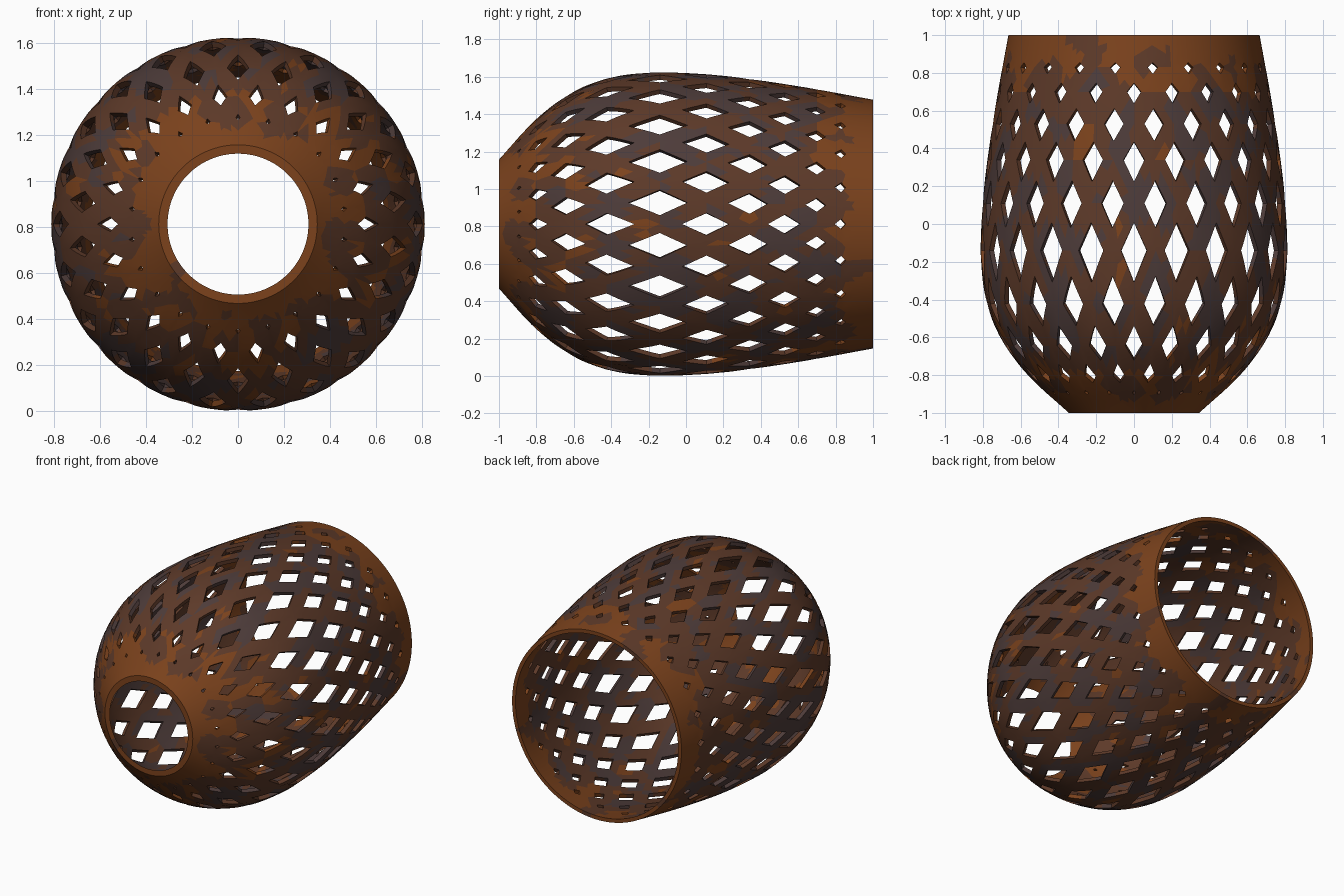
import bpy, bmesh, math
from mathutils import Vector, noise

cube = bpy.data.objects.get("Cube")
if cube:
    bpy.data.objects.remove(cube, do_unlink=True)

# Outer silhouette as (position along axis, radius)
PROFILE = [(-1, .345), (-.8, .562), (-.6, .708), (-.4, .784), (-.2, .81),
           (-.1, .812), (.2, .793), (.6, .737), (1, .665)]
# Rows of diamond openings as (position along axis, share of cell cut away)
ROWS = [(-.895, .15), (-.805, .4), (-.645, .48), (-.425, .52), (-.14, .59),
        (.11, .52), (.34, .5), (.53, .48), (.70, .36), (.83, .27)]
COUNT = 22
STEPS = 4
WALL = .026
HEIGHT = .812
HALF = math.pi / COUNT
TURN = 2 * math.pi


def slope_at(i):
    a, b = PROFILE[max(i - 1, 0)], PROFILE[min(i + 1, len(PROFILE) - 1)]
    return (b[1] - a[1]) / (b[0] - a[0])


def radius(y):
    """Smooth Hermite curve through the silhouette points."""
    i = 0
    while i < len(PROFILE) - 2 and y > PROFILE[i + 1][0]:
        i += 1
    (y0, r0), (y1, r1) = PROFILE[i], PROFILE[i + 1]
    w = y1 - y0
    t = (y - y0) / w
    return (r0 * (1 + 2 * t) * (1 - t) ** 2 + r1 * t * t * (3 - 2 * t)
            + w * t * (1 - t) * (slope_at(i) * (1 - t) - slope_at(i + 1) * t))


def wrap(angle, y, depth):
    """Place a point of the flat pattern on the shell."""
    r = radius(y)
    e = .005
    lo, hi = max(y - e, -1), min(y + e, 1)
    s = (radius(hi) - radius(lo)) / (hi - lo)
    length = math.sqrt(1 + s * s)
    if abs(y) > .999:            # rims are cut square to the axis
        r -= depth * length
    else:
        r -= depth / length
        y += depth * s / length
    return Vector((r * math.cos(angle), y, HEIGHT + r * math.sin(angle)))


bm = bmesh.new()
lookup = {}


def vert(p):
    angle, y = p[0] % TURN, p[1]
    key = (round(angle * 1e5) % round(TURN * 1e5), round(y * 1e5))
    if key not in lookup:
        lookup[key] = bm.verts.new((angle, y, 0))
    return lookup[key]


def strip(a, b):
    """Quads between two matching rows of points."""
    for i in range(len(a) - 1):
        bm.faces.new([vert(p) for p in (a[i], a[i + 1], b[i + 1], b[i])])


def line(p, q):
    return [p.lerp(q, i / STEPS) for i in range(STEPS + 1)]


def band(edge, rim):
    """Solid collar between the zigzag edge of the lattice and a rim."""
    previous = edge
    for k in range(1, 4):
        row = [Vector((p.x, p.y + (rim - p.y) * k / 3)) for p in edge]
        strip(previous, row)
        previous = row


# Lattice cells, each a diamond frame, staggered from row to row
levels = [-.945] + [y for y, _ in ROWS] + [.92]
last = len(ROWS) - 1
for k, (y, cut) in enumerate(ROWS):
    for i in range(COUNT):
        angle = HALF * (2 * i + (k + 1) % 2)
        center = Vector((angle, y))
        corners = [Vector((angle + HALF, y)), Vector((angle, levels[k + 2])),
                   Vector((angle - HALF, y)), Vector((angle, levels[k]))]
        for j in range(4):
            outer = line(corners[j], corners[(j + 1) % 4])
            inner = [center.lerp(p, cut) for p in outer]
            strip(outer, inner)
            if k == 0 and j >= 2:
                band(outer, -1)
            if k == last and j < 2:
                band(outer, 1)

# Give the sheet thickness, then wrap it around the axis
result = bmesh.ops.extrude_face_region(bm, geom=bm.faces[:], use_keep_orig=True)
for v in result["geom"]:
    if isinstance(v, bmesh.types.BMVert):
        v.co.z = WALL
for v in bm.verts:
    v.co = wrap(*v.co)
bmesh.ops.recalc_face_normals(bm, faces=bm.faces[:])


def material(name, color):
    m = bpy.data.materials.new(name)
    m.use_nodes = True
    m.diffuse_color = color
    shader = m.node_tree.nodes["Principled BSDF"]
    shader.inputs["Base Color"].default_value = color
    shader.inputs["Roughness"].default_value = .7
    return m


# Weathered metal: patches of tone, with more orange toward the rims
for f in bm.faces:
    c = f.calc_center_median()
    tone = noise.noise(c * 6) * .5 + .5 * abs(c.y) ** 4
    f.material_index = 0 if tone > .27 else 1 if tone > -.02 else 2

mesh = bpy.data.meshes.new("lattice_shell")
bm.to_mesh(mesh)
bm.free()
mesh.materials.append(material("orange_rust", (.2, .055, .012, 1)))
mesh.materials.append(material("brown_rust", (.11, .042, .022, 1)))
mesh.materials.append(material("dark_metal", (.075, .045, .042, 1)))
shell = bpy.data.objects.new("lattice_shell", mesh)
bpy.context.collection.objects.link(shell)
bpy.ops.object.select_all(action="DESELECT")
shell.select_set(True)
bpy.context.view_layer.objects.active = shell
bpy.ops.object.shade_smooth_by_angle(angle=math.radians(35))
